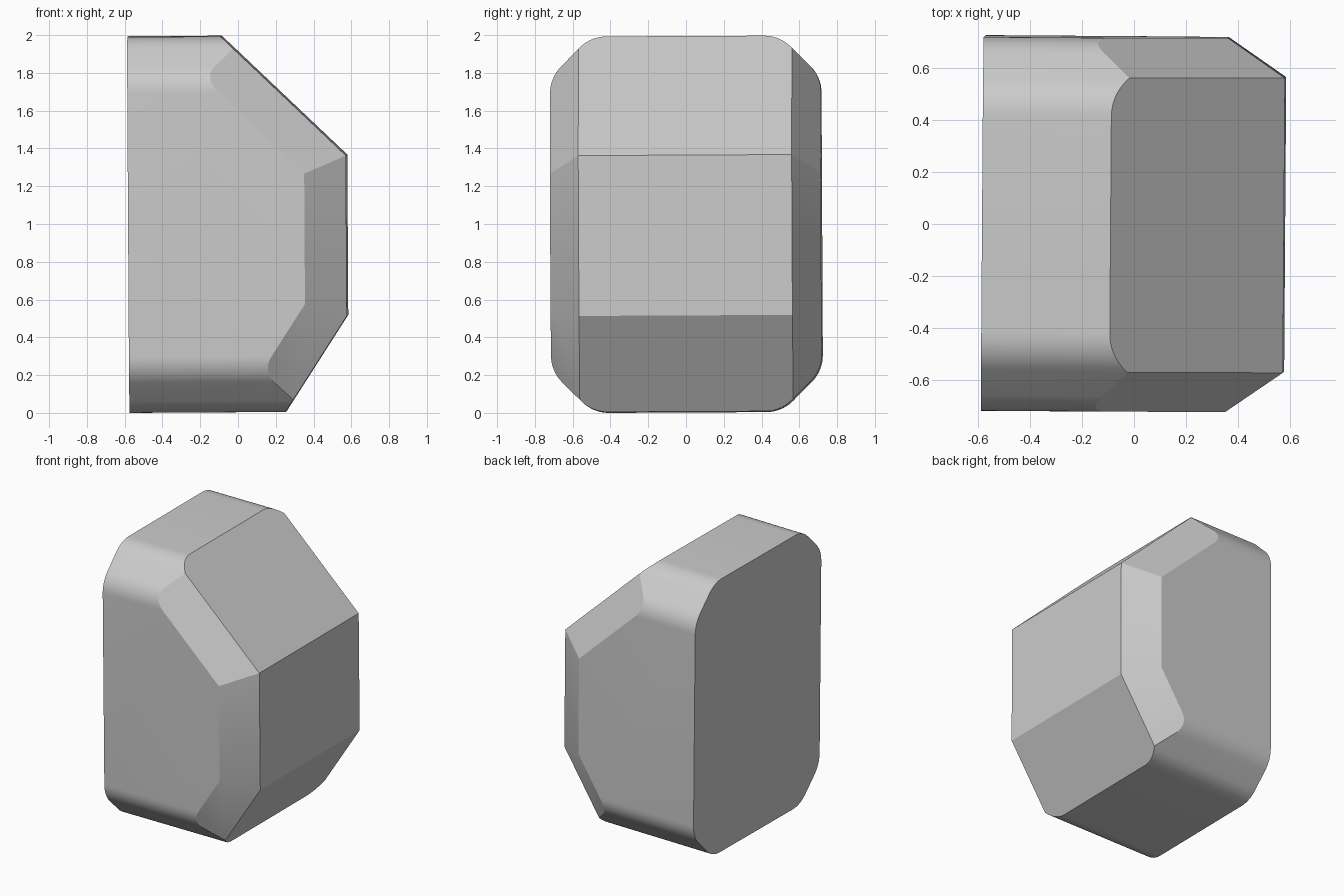
import bpy, bmesh, math
from mathutils import Vector, Matrix

cube = bpy.data.objects.get("Cube")
if cube:
    bpy.data.objects.remove(cube)

HALF_Y, HALF_Z, BACK_X = 0.717, 0.995, -0.577
RADIUS, STEPS = 0.2, 8
CHAMFER_IN, CHAMFER_Y = 0.22, 0.152

# Rounded, chamfered cross-section in the YZ plane
corner = []
for cy, cz, start in ((HALF_Y - 0.2, HALF_Z - 0.3, 0), (HALF_Y - 0.3, HALF_Z - 0.2, 45)):
    for i in range(STEPS + 1):
        a = math.radians(start + 45 * i / STEPS)
        corner.append((cy + RADIUS * math.cos(a), cz + RADIUS * math.sin(a)))
upper = corner + [(-y, z) for y, z in reversed(corner)]
section = upper + [(-y, -z) for y, z in upper]

# Extrude the section along X
bm = bmesh.new()
face = bm.faces.new([bm.verts.new((BACK_X, y, z)) for y, z in section])
ext = bmesh.ops.extrude_face_region(bm, geom=[face])
bmesh.ops.translate(bm, vec=(1.4, 0, 0),
                    verts=[v for v in ext["geom"] if isinstance(v, bmesh.types.BMVert)])


def cut(point, normal):
    """Slice off everything beyond a plane and cap the opening."""
    res = bmesh.ops.bisect_plane(bm, geom=bm.verts[:] + bm.edges[:] + bm.faces[:],
                                 plane_co=point, plane_no=normal, clear_outer=True)
    edges = [e for e in res["geom_cut"] if isinstance(e, bmesh.types.BMEdge)]
    if edges:
        bmesh.ops.contextual_create(bm, geom=edges)


# Faceted nose: lower slope, upright face, upper slope
outline = [(0.25, -0.993), (0.577, -0.488), (0.577, 0.361), (-0.086, 0.997)]
planes = []
for (x0, z0), (x1, z1) in zip(outline, outline[1:]):
    planes.append((Vector((x0, 0, z0)), Vector((z1 - z0, 0, x0 - x1)).normalized()))
for point, normal in planes:
    cut(point, normal)

# Side chamfers running along the nose
for point, normal in planes:
    for side in (-1, 1):
        edge = point + Vector((0, side * (HALF_Y - CHAMFER_Y), 0))
        cut(edge, (normal * CHAMFER_Y + Vector((0, side * CHAMFER_IN, 0))).normalized())

# Slight tilt, then rest on the ground
tilt = (Matrix.Rotation(-0.007, 4, 'Z') @ Matrix.Rotation(-0.006, 4, 'Y')
        @ Matrix.Rotation(0.005, 4, 'X'))
bmesh.ops.transform(bm, matrix=tilt, verts=bm.verts)
low = min(v.co.z for v in bm.verts)
bmesh.ops.translate(bm, vec=(0, 0, -low), verts=bm.verts)
bmesh.ops.recalc_face_normals(bm, faces=bm.faces)

mesh = bpy.data.meshes.new("faceted_block")
bm.to_mesh(mesh)
bm.free()
block = bpy.data.objects.new("faceted_block", mesh)
bpy.context.collection.objects.link(block)

# Plain grey material
grey = bpy.data.materials.new("light_grey")
grey.use_nodes = True
grey.diffuse_color = (0.6, 0.6, 0.6, 1)
grey.node_tree.nodes["Principled BSDF"].inputs["Base Color"].default_value = (0.6, 0.6, 0.6, 1)
mesh.materials.append(grey)

bpy.context.view_layer.objects.active = block
block.select_set(True)
bpy.ops.object.shade_smooth_by_angle(angle=math.radians(20))
